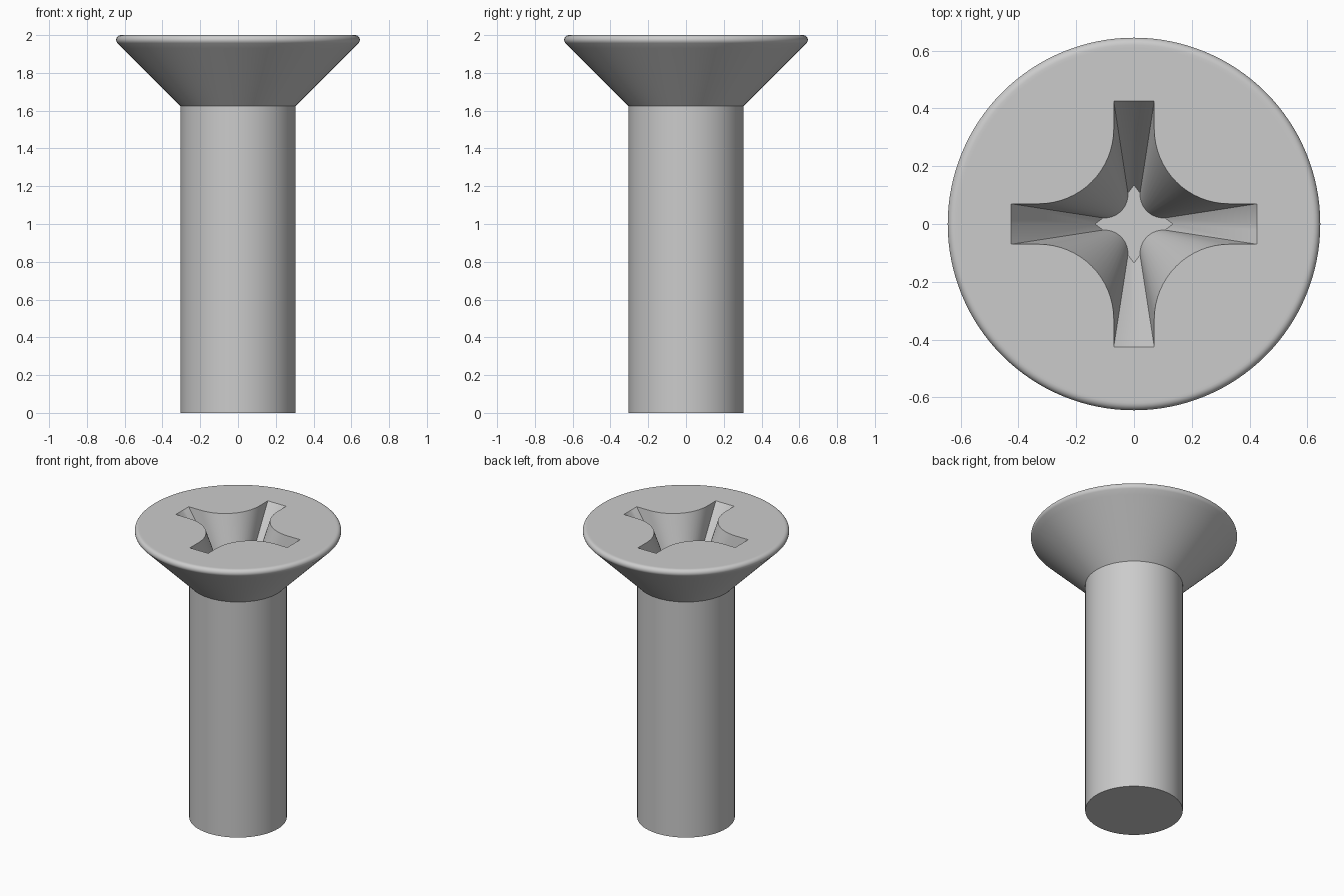
import bpy, bmesh, math
from math import sin, cos, pi

if "Cube" in bpy.data.objects:
    bpy.data.objects.remove(bpy.data.objects["Cube"])

SIDES = 128


def loft(name, loops):
    """Skin a closed solid through equal-length point loops, bottom to top."""
    bm = bmesh.new()
    rings = [[bm.verts.new(p) for p in loop] for loop in loops]
    n = len(rings[0])
    for a, b in zip(rings, rings[1:]):
        for i in range(n):
            j = (i + 1) % n
            bm.faces.new((a[i], a[j], b[j], b[i]))
    bm.faces.new(rings[0][::-1])
    bm.faces.new(rings[-1])
    bmesh.ops.recalc_face_normals(bm, faces=bm.faces)
    mesh = bpy.data.meshes.new(name)
    bm.to_mesh(mesh)
    bm.free()
    ob = bpy.data.objects.new(name, mesh)
    bpy.context.collection.objects.link(ob)
    return ob


def circle(r, z):
    return [(r * cos(2 * pi * i / SIDES), r * sin(2 * pi * i / SIDES), z)
            for i in range(SIDES)]


def cross(tip, arm, half, start, z, steps=16):
    """Four-armed outline with concave arcs between the arms."""
    radius = start - half
    quarter = [(tip, 0), (arm, half)]
    for i in range(steps + 1):
        a = -pi / 2 - (pi / 2) * i / steps
        quarter.append((start + radius * cos(a), start + radius * sin(a)))
    quarter.append((half, arm))
    pts = []
    for k in range(4):
        c, s = round(cos(k * pi / 2)), round(sin(k * pi / 2))
        pts += [(x * c - y * s, x * s + y * c, z) for x, y in quarter]
    return pts


# Shank and countersunk head with a rounded rim
rim_r, rim_c = 0.025, 0.62
profile = [(0.305, 0), (0.305, 1.625), (0.61, 1.93)]
for i in range(9):
    a = -pi / 4 + (3 * pi / 4) * i / 8
    profile.append((rim_c + rim_r * cos(a), 2 - rim_r + rim_r * sin(a)))
profile.append((0.61, 2.0))
screw = loft("countersunk_screw", [circle(r, z) for r, z in profile])

# Tapered cross recess, carried a little above the head for a clean cut
floor = cross(0.135, 0.107, 0.021, 0.102, 1.58)
top = cross(0.425, 0.425, 0.07, 0.33, 2.0)
above = [(x, y, 2.1) for x, y, z in top]
cutter = loft("recess_cutter", [floor, top, above])
cutter.hide_render = True

cut = screw.modifiers.new("recess", 'BOOLEAN')
cut.operation = 'DIFFERENCE'
cut.solver = 'EXACT'
cut.object = cutter

bpy.ops.object.select_all(action='DESELECT')
screw.select_set(True)
bpy.context.view_layer.objects.active = screw
bpy.ops.object.modifier_apply(modifier=cut.name)
bpy.data.objects.remove(cutter)
bpy.ops.object.shade_smooth_by_angle(angle=math.radians(30))
